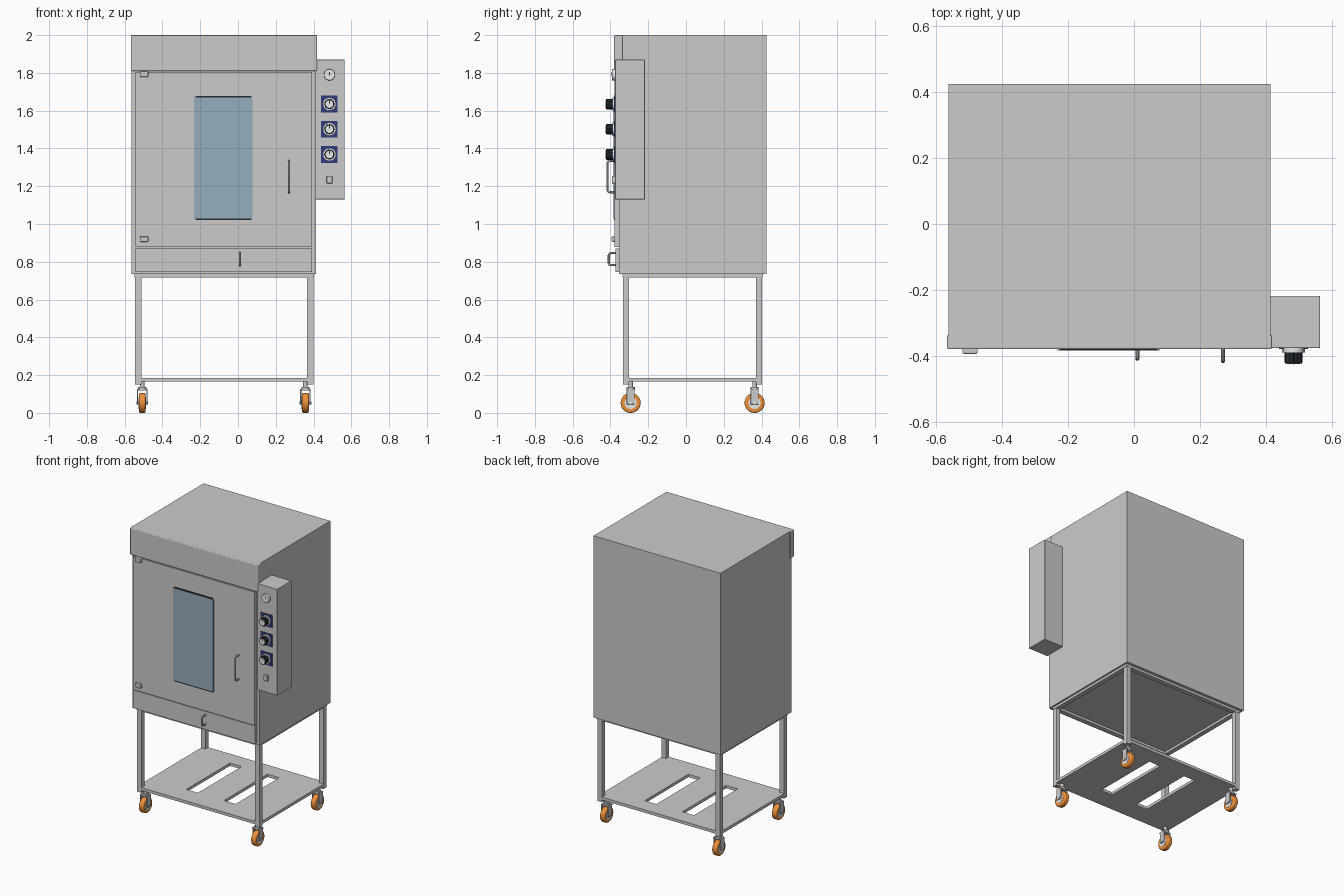
import bpy, math
from mathutils import Vector

if "Cube" in bpy.data.objects:
    bpy.data.objects.remove(bpy.data.objects["Cube"])


def material(name, rgb):
    m = bpy.data.materials.new(name)
    m.diffuse_color = (*rgb, 1)
    m.use_nodes = True
    m.node_tree.nodes["Principled BSDF"].inputs["Base Color"].default_value = m.diffuse_color
    return m


ORANGE = material("orange_rubber", (0.85, 0.28, 0.04))
BLACK = material("black_plastic", (0.02, 0.025, 0.03))
BLUE = material("dial_blue", (0.03, 0.045, 0.2))
GLASS = material("window_glass", (0.30, 0.42, 0.52))
SILVER = material("bright_metal", (0.8, 0.82, 0.84))


def finish(ob, name, mat=None, bevel=0.0):
    ob.name = name
    if mat:
        ob.data.materials.append(mat)
    if bevel:
        b = ob.modifiers.new("bevel", 'BEVEL')
        b.width, b.segments = bevel, 3
    return ob


def box(name, x, y, z, mat=None, bevel=0.0):
    """Box from (min, max) ranges on each axis."""
    bpy.ops.mesh.primitive_cube_add(size=1)
    ob = bpy.context.object
    for v in ob.data.vertices:
        v.co = Vector([r[0] if c < 0 else r[1] for r, c in zip((x, y, z), v.co)])
    return finish(ob, name, mat, bevel)


def cylinder(name, centre, radius, depth, axis='Z', mat=None, sides=32, bevel=0.0):
    rot = {'X': (0, math.pi / 2, 0), 'Y': (math.pi / 2, 0, 0), 'Z': (0, 0, 0)}[axis]
    bpy.ops.mesh.primitive_cylinder_add(vertices=sides, radius=radius, depth=depth,
                                        location=centre, rotation=rot)
    ob = finish(bpy.context.object, name, mat, bevel)
    bpy.ops.object.shade_smooth_by_angle()
    return ob


def handle(name, x, y0, y1, z0, z1, r):
    """Bent-rod pull handle standing off a front panel."""
    c = 0.012
    pts = [(y0, z0), (y1 + c, z0), (y1 + c * .3, z0 + c * .3), (y1, z0 + c),
           (y1, z1 - c), (y1 + c * .3, z1 - c * .3), (y1 + c, z1), (y0, z1)]
    cu = bpy.data.curves.new(name, 'CURVE')
    cu.dimensions = '3D'
    cu.bevel_depth, cu.bevel_resolution, cu.use_fill_caps = r, 3, True
    s = cu.splines.new('POLY')
    s.points.add(len(pts) - 1)
    for p, (y, z) in zip(s.points, pts):
        p.co = (x, y, z, 1)
    ob = bpy.data.objects.new(name, cu)
    bpy.context.collection.objects.link(ob)
    bpy.ops.object.select_all(action='DESELECT')
    ob.select_set(True)
    bpy.context.view_layer.objects.active = ob
    bpy.ops.object.convert(target='MESH')
    bpy.ops.object.shade_smooth_by_angle()


# Cabinet and overhanging front hood
box("oven_body", (-0.563, 0.414), (-0.354, 0.425), (0.735, 2.0))
box("front_hood", (-0.567, 0.418), (-0.38, -0.335), (1.81, 2.0), bevel=0.006)

# Door, drawer and window
box("oven_door", (-0.543, 0.393), (-0.378, -0.35), (0.877, 1.805))
box("lower_drawer_front", (-0.543, 0.393), (-0.372, -0.35), (0.745, 0.871))
box("window_gasket", (-0.225, 0.072), (-0.382, -0.37), (1.022, 1.678), BLACK)
box("window_glass", (-0.232, 0.078), (-0.384, -0.37), (1.03, 1.67), GLASS)
for z in (1.793, 0.92):
    box("door_hinge", (-0.52, -0.475), (-0.394, -0.37), (z - 0.014, z + 0.014), bevel=0.004)
handle("door_handle", 0.27, -0.37, -0.416, 1.168, 1.334, 0.006)
handle("drawer_handle", 0.01, -0.365, -0.409, 0.782, 0.846, 0.006)

# Control box on the right side
CX = 0.484
box("control_box", (0.41, 0.565), (-0.376, -0.218), (1.13, 1.87), bevel=0.003)
cylinder("gauge_rim", (CX, -0.383, 1.79), 0.03, 0.018, 'Y', SILVER, bevel=0.003)
box("gauge_needle", (CX - 0.002, CX + 0.002), (-0.394, -0.39), (1.785, 1.805), BLACK)
box("power_switch", (CX - 0.015, CX + 0.015), (-0.392, -0.37), (1.215, 1.255), bevel=0.003)
for z in (1.635, 1.502, 1.368):
    box("dial_plate", (CX - 0.044, CX + 0.044), (-0.38, -0.37), (z - 0.044, z + 0.044), BLUE)
    cylinder("dial_ring", (CX, -0.384, z), 0.035, 0.012, 'Y', SILVER)
    cylinder("dial_knob", (CX, -0.404, z), 0.026, 0.038, 'Y', BLACK, bevel=0.002)
    for i in range(12):
        a = i * math.tau / 12
        cylinder("knob_grip", (CX + 0.025 * math.cos(a), -0.405, z + 0.025 * math.sin(a)),
                 0.003, 0.03, 'Y', BLACK, 8)
    cylinder("knob_cap", (CX, -0.4235, z), 0.02, 0.003, 'Y', SILVER)
    box("knob_pointer", (CX - 0.002, CX + 0.002), (-0.4258, -0.42), (z + 0.003, z + 0.019), BLACK)

# Stand: top rails and legs
LX, LY = (-0.548, 0.402), (-0.335, 0.405)
for y in LY:
    box("top_rail_x", LX, sorted((y, y + (0.033 if y < 0 else -0.033))), (0.718, 0.736))
for x in LX:
    box("top_rail_y", sorted((x, x + (0.033 if x < 0 else -0.033))), LY, (0.718, 0.736))
for x in (-0.528, 0.382):
    for y in (-0.317, 0.387):
        box("stand_leg", (x - 0.0165, x + 0.0165), (y - 0.0165, y + 0.0165), (0.15, 0.72))

# Lower shelf with two slots
shelf = box("lower_shelf", (-0.545, 0.399), (-0.333, 0.403), (0.165, 0.185))
for i, x in enumerate((-0.265, 0.025)):
    cut = box("slot_cutter", (x, x + 0.09), (-0.19, 0.29), (0.1, 0.25))
    cut.hide_render = True
    cut.hide_viewport = True
    m = shelf.modifiers.new("slot", 'BOOLEAN')
    m.operation, m.object, m.solver = 'DIFFERENCE', cut, 'EXACT'
bpy.context.view_layer.objects.active = shelf
for m in list(shelf.modifiers):
    bpy.ops.object.modifier_apply(modifier=m.name)
for o in [o for o in bpy.data.objects if o.name.startswith("slot_cutter")]:
    bpy.data.objects.remove(o)

# Castors: wheel, hub, fork and stem
for x in (-0.507, 0.357):
    for y in (-0.293, 0.363):
        cylinder("castor_wheel", (x, y, 0.053), 0.053, 0.036, 'X', ORANGE, bevel=0.008)
        cylinder("castor_hub", (x, y, 0.053), 0.032, 0.04, 'X', SILVER)
        cylinder("castor_axle", (x, y, 0.053), 0.008, 0.062, 'X', SILVER, 12)
        for s in (-1, 1):
            fx = x + s * 0.025
            box("castor_fork_side", (fx - 0.003, fx + 0.003), (y - 0.021, y + 0.021),
                (0.045, 0.125), bevel=0.002)
        box("castor_fork_top", (x - 0.028, x + 0.028), (y - 0.022, y + 0.022), (0.118, 0.126))
        cylinder("castor_swivel", (x, y, 0.131), 0.022, 0.012)
        cylinder("castor_stem", (x, y, 0.15), 0.012, 0.034)
